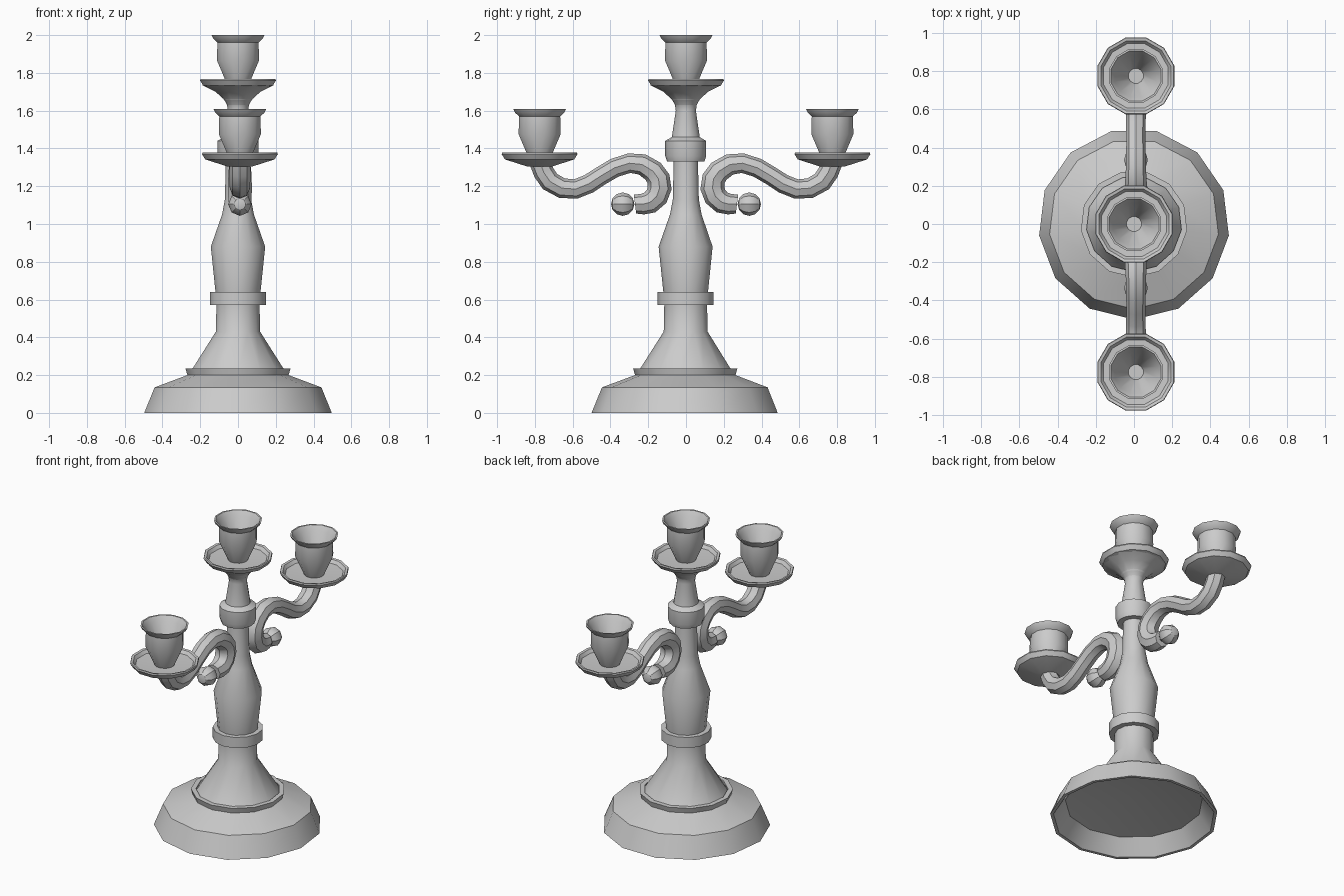
import bpy, bmesh, math

if "Cube" in bpy.data.objects:
    bpy.data.objects.remove(bpy.data.objects["Cube"])


def finish(obj):
    bpy.ops.object.select_all(action='DESELECT')
    obj.select_set(True)
    bpy.context.view_layer.objects.active = obj
    bpy.ops.object.shade_smooth_by_angle(angle=math.radians(31))


def lathe(name, profile, sides, start_deg, loc=(0, 0, 0)):
    """Revolve (radius, z) points around z; radius 0 closes to a point."""
    bm = bmesh.new()
    rings = []
    for r, z in profile:
        if r == 0:
            rings.append([bm.verts.new((0, 0, z))] * sides)
            continue
        ring = []
        for i in range(sides):
            a = math.radians(start_deg) + 2 * math.pi * i / sides
            ring.append(bm.verts.new((r * math.cos(a), r * math.sin(a), z)))
        rings.append(ring)
    for a, b in zip(rings, rings[1:]):
        for i in range(sides):
            j = (i + 1) % sides
            quad = list(dict.fromkeys((a[i], a[j], b[j], b[i])))
            bm.faces.new(quad)
    bmesh.ops.recalc_face_normals(bm, faces=bm.faces)
    mesh = bpy.data.meshes.new(name)
    bm.to_mesh(mesh)
    bm.free()
    obj = bpy.data.objects.new(name, mesh)
    obj.location = loc
    bpy.context.collection.objects.link(obj)
    finish(obj)


# Hollow foot, from the underside apex round to the collar
lathe("base", [(0, .16), (.41, .10), (.48, 0), (.50, 0), (.445, .135),
               (.27, .20), (.28, .235), (.25, .235), (.25, .22)], 13, -90)

# Turned central stem
lathe("stem", [(.255, .215), (.118, .43), (.115, .57), (.15, .57), (.15, .64),
               (.12, .64), (.145, .88), (.085, 1.05), (.07, 1.13),
               (.065, 1.33), (.10, 1.33), (.11, 1.36), (.11, 1.44),
               (.075, 1.46), (.054, 1.60), (.06, 1.64), (.10, 1.69),
               (.12, 1.71), (0, 1.72)], 13, -90)

# Drip dish and candle cup, heights relative to the cup rim
DISH = [(0, -.31), (.07, -.305), (.19, -.268), (.208, -.24), (.205, -.232),
        (.19, -.235), (.175, -.255), (0, -.265)]
CUP = [(0, -.265), (.06, -.26), (.115, -.135), (.113, -.04), (.135, -.02),
       (.145, 0), (.135, 0), (.115, -.03), (.04, -.20), (0, -.20)]

# Arm centreline (y, z, radius) from the dish down to the inner scroll
ARM = [(.775, 1.33, .055), (.72, 1.225, .055), (.585, 1.185, .052),
       (.45, 1.255, .05), (.30, 1.322, .052), (.175, 1.28, .06),
       (.14, 1.19, .064), (.19, 1.115, .06), (.27, 1.105, .05)]


def arm(name, side):
    curve = bpy.data.curves.new(name, 'CURVE')
    curve.dimensions = '3D'
    curve.bevel_depth = 1
    curve.bevel_resolution = 2
    curve.resolution_u = 2
    curve.use_fill_caps = True
    spline = curve.splines.new('BEZIER')
    spline.bezier_points.add(len(ARM) - 1)
    for p, (y, z, r) in zip(spline.bezier_points, ARM):
        p.co = (.01, side * y, z)
        p.radius = r
        p.handle_left_type = p.handle_right_type = 'AUTO'
    obj = bpy.data.objects.new(name, curve)
    bpy.context.collection.objects.link(obj)
    bpy.ops.object.select_all(action='DESELECT')
    obj.select_set(True)
    bpy.context.view_layer.objects.active = obj
    bpy.ops.object.convert(target='MESH')
    finish(bpy.context.object)


# Three candle holders
for label, x, y, z in (("centre", 0, 0, 2.0), ("back", .01, .775, 1.61),
                       ("front", .01, -.775, 1.61)):
    lathe(label + "_drip_dish", DISH, 12, 15, (x, y, z))
    lathe(label + "_candle_cup", CUP, 12, 15, (x, y, z))

# Scrolled arms with ball tips
for label, side in (("back", 1), ("front", -1)):
    arm(label + "_arm", side)
    bpy.ops.mesh.primitive_uv_sphere_add(segments=8, ring_count=6, radius=.062,
                                         location=(.01, side * .335, 1.105),
                                         rotation=(math.pi / 2, 0, 0))
    ball = bpy.context.object
    ball.name = label + "_arm_ball"
    finish(ball)

# Flared neck under the centre dish
lathe("centre_dish_neck", [(.058, 1.63), (.075, 1.66), (.12, 1.70),
                           (.19, 1.735)], 13, -90)
